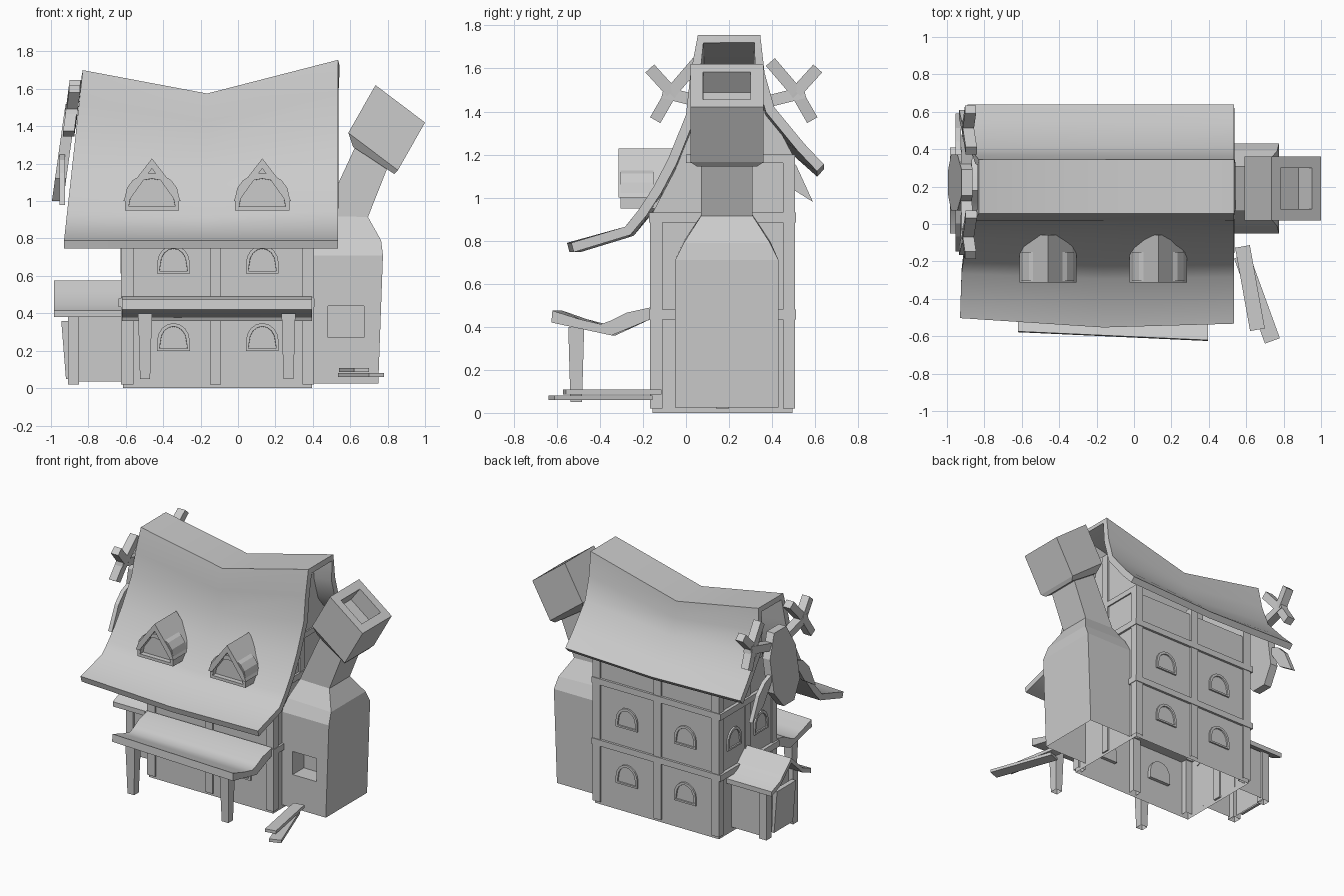
import bpy, bmesh, math
from mathutils import Vector

if "Cube" in bpy.data.objects:
    bpy.data.objects.remove(bpy.data.objects["Cube"])

clay = bpy.data.materials.new("warm_grey")
clay.use_nodes = True
GREY = (0.6, 0.6, 0.6, 1)
clay.diffuse_color = GREY
clay.node_tree.nodes["Principled BSDF"].inputs["Base Color"].default_value = GREY


def finish(name, bm, fix=True):
    if fix:
        bmesh.ops.recalc_face_normals(bm, faces=bm.faces[:])
    mesh = bpy.data.meshes.new(name)
    bm.to_mesh(mesh)
    bm.free()
    mesh.materials.append(clay)
    ob = bpy.data.objects.new(name, mesh)
    bpy.context.collection.objects.link(ob)
    return ob


def activate(ob):
    bpy.ops.object.select_all(action="DESELECT")
    bpy.context.view_layer.objects.active = ob
    ob.select_set(True)


def smooth(ob, degrees):
    activate(ob)
    bpy.ops.object.shade_smooth_by_angle(angle=math.radians(degrees))


def apply_modifier(ob, mod):
    activate(ob)
    bpy.ops.object.modifier_apply(modifier=mod.name)


def loft(name, rings):
    """Skin a list of equal rings and cap both ends."""
    bm = bmesh.new()
    loops = [[bm.verts.new(p) for p in r] for r in rings]
    n = len(loops[0])
    for a, b in zip(loops, loops[1:]):
        for i in range(n):
            j = (i + 1) % n
            bm.faces.new((a[i], a[j], b[j], b[i]))
    bm.faces.new(loops[0])
    bm.faces.new(loops[-1])
    return finish(name, bm)


def prism(name, pts, axis, a, b):
    """Extrude a 2D outline along x (y,z points), y (x,z) or z (x,y)."""
    place = {"x": lambda p, t: (t, p[0], p[1]),
             "y": lambda p, t: (p[0], t, p[1]),
             "z": lambda p, t: (p[0], p[1], t)}[axis]
    return loft(name, [[place(p, t) for p in pts] for t in (a, b)])


def box(name, x0, x1, y0, y1, z0, z1):
    return prism(name, [(x0, y0), (x1, y0), (x1, y1), (x0, y1)], "z", z0, z1)


def strut(name, p, q, w, d, side=(1, 0, 0)):
    """Square bar from p to q, d thick along side and w across."""
    p, q, s = Vector(p), Vector(q), Vector(side)
    t = (q - p).cross(s).normalized() * w / 2
    s = s * d / 2
    return loft(name, [[c + s + t, c - s + t, c - s - t, c + s - t] for c in (p, q)])


def recess(ob, direction, border, depth):
    """Sink the largest face that looks along direction, leaving a border."""
    bm = bmesh.new()
    bm.from_mesh(ob.data)
    d = Vector(direction).normalized()
    bm.normal_update()
    face = max(bm.faces, key=lambda f: (f.normal.dot(d) > 0.95) * f.calc_area())
    bmesh.ops.inset_individual(bm, faces=[face], thickness=border, depth=0)
    bmesh.ops.inset_individual(bm, faces=[face], thickness=0.001, depth=-depth)
    bm.to_mesh(ob.data)
    bm.free()


def open_bottom(ob):
    bm = bmesh.new()
    bm.from_mesh(ob.data)
    low = [f for f in bm.faces if f.normal.z < -0.9 and f.calc_center_median().z < 0.06]
    bmesh.ops.delete(bm, geom=low, context="FACES")
    bm.to_mesh(ob.data)
    bm.free()


def arch(name, axis, u, z, w, h, inner, outer, border=0.018, depth=0.01):
    """Arched window block with a sunk pane on its outer end."""
    r = w / 2
    pts = [(u - r, z), (u + r, z)]
    pts += [(u + r * math.cos(t * math.pi / 8), z + h * (0.35 + 0.65 * math.sin(t * math.pi / 8)))
            for t in range(9)]
    ob = prism(name, pts, axis, inner, outer)
    out = math.copysign(1, outer - inner)
    recess(ob, (out, 0, 0) if axis == "x" else (0, out, 0), border, depth)


# House body and gable ends
open_bottom(prism("house_body", [(-.155, 0), (.495, 0), (.495, 1.15), (.38, 1.18), (.06, 1.18),
                                 (-.04, 1.05), (-.155, .91)], "x", -.615, .395))
gable = [(-.155, .9), (.495, .9), (.495, 1.2), (.39, 1.4), (.33, 1.59), (.07, 1.59),
         (.04, 1.35), (-.05, 1.13), (-.155, .93)]
for name, a, b in (("left_gable", -.615, -.56), ("right_gable", .34, .395)):
    prism(name, gable, "x", a, b)

# Timber framing
for x0, x1 in ((-.625, -.56), (-.15, -.09), (.345, .405)):
    open_bottom(box("front_post", x0, x1, -.167, -.11, .02, .92))
    open_bottom(box("back_post", x0, x1, .45, .507, .02, 1.2))
box("left_post", -.625, -.6, .14, .2, .02, 1.55)
box("right_post", .38, .405, .14, .2, .02, 1.58)
for z in (.435, .885):
    box("floor_beam", -.64, .41, -.172, .512, z, z + .045)
for x in (-.625, .38):
    box("collar_beam", x, x + .025, 0, .49, 1.16, 1.2)

# Windows
for u in (-.345, .13):
    for z in (.198, .614):
        arch("front_window", "y", u, z, .175, .15, -.13, -.167)
        arch("back_window", "y", u, z, .175, .15, .47, .507)
for u in (.325, .015):
    arch("left_window", "x", u, .614, .16, .15, -.59, -.627)

# Sagging main roof
profile = [(-.548, .79), (-.29, .865), (-.225, .945), (-.155, 1.05), (-.085, 1.18), (0, 1.385),
           (.02, 1.57), (.055, 1.755), (.345, 1.755), (.365, 1.58), (.41, 1.42), (.55, 1.25), (.64, 1.155)]
sections = [(None, -.055, .045), (-.165, -.18, -.005), (.535, 0, .015)]
bm = bmesh.new()
rows = []
for x, drop, pull in sections:
    row = []
    for y, z in profile:
        h = max(0, (z - .8) / .955)
        zz = z + drop * h * (1 if y < .35 else h)
        yy = y + pull * max(0, -y) / .55
        row.append(bm.verts.new((x if x is not None else -.83 - .11 * (1.7 - zz), yy, zz)))
    rows.append(row)
for a, b in zip(rows, rows[1:]):
    for i in range(len(profile) - 1):
        bm.faces.new((a[i], b[i], b[i + 1], a[i + 1]))
roof = finish("main_roof", bm, fix=False)
solid = roof.modifiers.new("thickness", "SOLIDIFY")
solid.thickness = .045
solid.offset = -1
apply_modifier(roof, solid)
smooth(roof, 40)

# Dormers: arched window under a small gable
for c in (-.46, .13):
    prism("dormer_body", [(c - .14, .95), (c + .14, .95), (c + .14, 1.03), (c, 1.19), (c - .14, 1.03)],
          "y", -.27, -.06)
    arch("dormer_window", "y", c, .95, .29, .2, -.15, -.305, .03, .05)
    prism("dormer_roof", [(c - .153, 1.0), (c - .13, 1.06), (c, 1.228), (c + .13, 1.06), (c + .153, 1.0),
                          (c + .125, 1.0), (c, 1.175), (c - .125, 1.0)], "y", -.313, -.06)

# Porch: upturned canopy on two tapered posts
canopy = [(-.63, .475), (-.5, .435), (-.4, .412), (-.35, .43), (-.28, .465), (-.165, .49),
          (-.165, .435), (-.35, .36), (-.635, .42)]
porch = loft("porch_canopy", [[(x, -.165 + (y + .165) * k, z) for y, z in canopy]
                              for x, k in ((-.62, .88), (.395, .98))])
smooth(porch, 40)
for c in (-.497, .27):
    open_bottom(loft("porch_post", [[(c + sx * r, -.51 + sy * r, z) for sx, sy in
                                     ((-1, -1), (1, -1), (1, 1), (-1, 1))]
                                    for r, z in ((.027, .05), (.037, .4))]))

# Chimney with hearth opening
def ring(x0, z0, x1, z1, y0, y1):
    return [(x0, y0, z0), (x1, y0, z1), (x1, y1, z1), (x0, y1, z0)]


chimney = loft("chimney_stack", [ring(.39, .025, .75, .025, -.05, .43), ring(.39, .71, .775, .71, -.05, .43),
                                 ring(.41, .8, .765, .79, -.01, .39), ring(.455, .92, .695, .915, .07, .31),
                                 ring(.65, 1.34, .8, 1.18, .07, .31)])
cutter = box("hearth_cutter", .48, .675, -.2, .08, .27, .44)
cut = chimney.modifiers.new("hearth", "BOOLEAN")
cut.operation = "DIFFERENCE"
cut.object = cutter
apply_modifier(chimney, cut)
bpy.data.objects.remove(cutter)
open_bottom(chimney)
pot = loft("chimney_pot", [ring(.735, 1.62, 1, 1.42, .02, .36), ring(.59, 1.365, .855, 1.165, .02, .36),
                           ring(.615, 1.29, .835, 1.145, .05, .33)])
recess(pot, (.6, 0, .8), .085, .12)

# Loose planks
strut("upper_plank", (.58, -.12, .097), (.66, -.565, .097), .08, .022, (0, 0, 1))
strut("lower_plank", (.575, -.17, .07), (.74, -.625, .07), .085, .022, (0, 0, 1))

# Side shed
open_bottom(prism("shed_body", [(.01, .035), (.35, .035), (.35, .4), (.18, .53), (.01, .4)], "x", -.875, -.61))
slope = [(-.05, .415), (.05, .455), (.12, .52), (.18, .575)]
slope += [(.36 - y, z) for y, z in slope[-2::-1]]
shed_roof = prism("shed_roof", slope + [(y, z - .035) for y, z in reversed(slope)], "x", -.985, -.61)
smooth(shed_roof, 40)
for y in (-.005, .305):
    open_bottom(box("shed_post", -.91, -.85, y, y + .06, .02, .43))
prism("shed_door", [(-.945, .36), (-.92, .05), (-.9, .05), (-.91, .36)], "y", .07, .29)

# Mounted trophy on the left gable
C = .222
shield = prism("trophy_shield", [(C + sy, z) for sy, z in (
    (-.06, 1.0), (.06, 1.0), (.15, 1.12), (.15, 1.36), (.07, 1.52), (-.07, 1.52), (-.15, 1.36), (-.15, 1.12))],
    "x", -.925, -.865)
for v in shield.data.vertices:
    v.co.x -= .14 * (1.5 - v.co.z)
for s in (1, -1):
    P = lambda y, z: (-.9 + .13 * (z - 1.4), C + s * y, z)
    strut("antler_stem", P(.05, 1.42), P(.33, 1.49), .055, .06)
    for y, z in ((.39, 1.6), (.365, 1.36), (.17, 1.63)):
        strut("antler_tine", P(.29, 1.49), P(y, z), .055, .06)
    prism("trophy_ear", [(C + s * y, z) for y, z in ((.1, 1.27), (.22, 1.22), (.29, 1.15), (.368, .98), (.24, 1.06))],
          "x", -.955, -.925)
